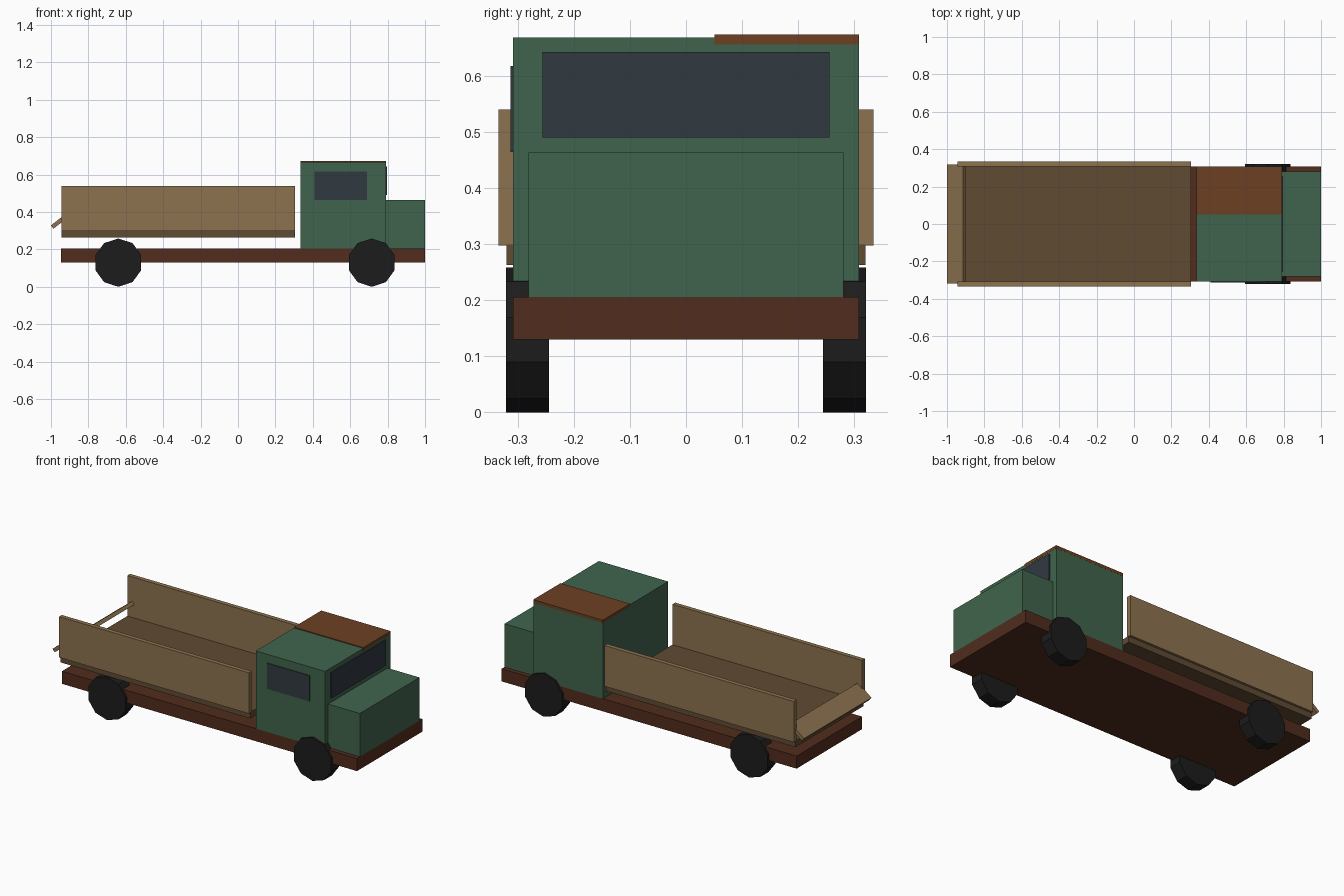
import bpy, math
from mathutils import Matrix

if "Cube" in bpy.data.objects:
    bpy.data.objects.remove(bpy.data.objects["Cube"])


def material(name, rgb):
    m = bpy.data.materials.new(name)
    m.diffuse_color = (*[(c / 255) ** 2.2 for c in rgb], 1)
    m.use_nodes = True
    m.node_tree.nodes["Principled BSDF"].inputs["Base Color"].default_value = m.diffuse_color
    return m


GREEN = material("green_paint", (66, 100, 78))
RUST = material("rust", (108, 66, 40))
FRAME = material("frame_brown", (82, 48, 35))
WOOD = material("wood", (140, 114, 80))
DARK_WOOD = material("dark_wood", (96, 76, 54))
GLASS = material("glass", (52, 60, 66))
RUBBER = material("rubber", (34, 34, 34))


def box(name, x, y, z, mat):
    """Box from (min, max) ranges on each axis."""
    bpy.ops.mesh.primitive_cube_add(size=1)
    ob = bpy.context.object
    ob.name = name
    ob.data.transform(Matrix.Diagonal((x[1] - x[0], y[1] - y[0], z[1] - z[0], 1)))
    ob.location = [(r[0] + r[1]) / 2 for r in (x, y, z)]
    ob.data.materials.append(mat)
    return ob


# Chassis, cab and hood
box("chassis", (-0.945, 1.0), (-0.308, 0.308), (0.13, 0.205), FRAME)
box("cab", (0.333, 0.79), (-0.308, 0.308), (0.205, 0.668), GREEN)
box("hood", (0.79, 1.0), (-0.281, 0.281), (0.205, 0.463), GREEN)
box("roof_rust_patch", (0.333, 0.791), (0.051, 0.3085), (0.655, 0.673), RUST)

# Windows: windscreen and one side window
box("windscreen", (0.78, 0.797), (-0.256, 0.256), (0.49, 0.642), GLASS)
box("side_window", (0.41, 0.69), (-0.313, -0.30), (0.464, 0.617), GLASS)

# Cargo bed with two side boards
box("bed_floor", (-0.945, 0.305), (-0.32, 0.32), (0.262, 0.299), DARK_WOOD)
for side, s in (("right", -1), ("left", 1)):
    box(f"bed_side_{side}", (-0.945, 0.305), sorted((s * 0.308, s * 0.334)),
        (0.297, 0.54), WOOD)

# Tailgate, hanging tilted at the rear
gate = box("tailgate", (-0.055, 0.055), (-0.318, 0.318), (-0.011, 0.011), WOOD)
gate.rotation_euler.y = math.radians(-38)
gate.location = (-0.95, 0, 0.353)

# Ten-sided wheels, one corner pointing straight down
R = 0.129
for end, x in (("rear", -0.64), ("front", 0.715)):
    for side, s in (("right", -1), ("left", 1)):
        bpy.ops.mesh.primitive_cylinder_add(vertices=10, radius=R, depth=0.076)
        wheel = bpy.context.object
        wheel.name = f"{end}_wheel_{side}"
        wheel.rotation_euler.x = math.radians(90)
        wheel.location = (x, s * 0.2825, R)
        wheel.data.materials.append(RUBBER)
